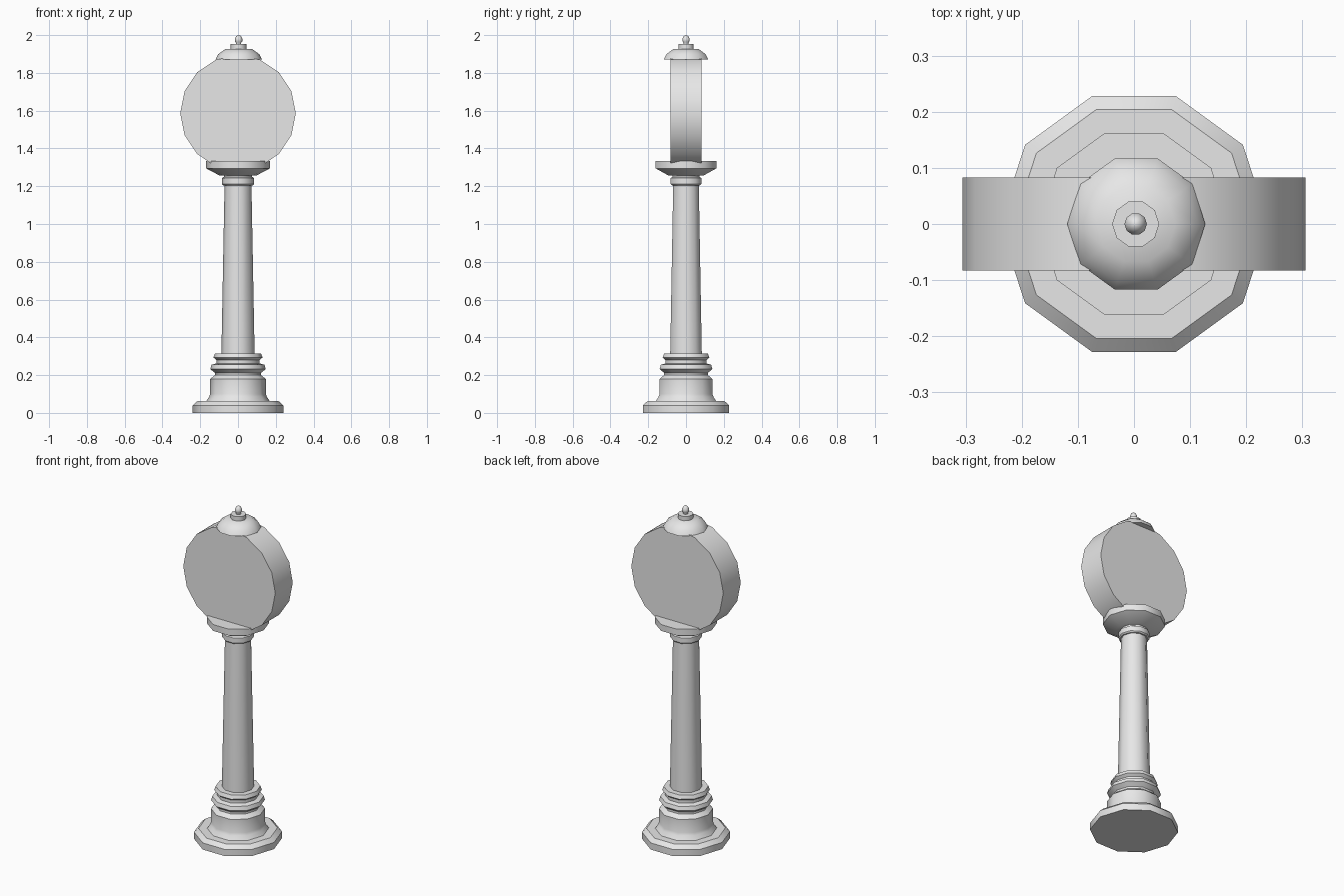
import bpy
import bmesh
from math import cos, sin, pi, radians

cube = bpy.data.objects.get("Cube")
if cube:
    bpy.data.objects.remove(cube, do_unlink=True)

GREY = (0.8, 0.8, 0.8, 1.0)
metal = bpy.data.materials.new("light grey")
metal.use_nodes = True
metal.diffuse_color = GREY
metal.node_tree.nodes["Principled BSDF"].inputs["Base Color"].default_value = GREY


def finish(name, bm):
    bmesh.ops.recalc_face_normals(bm, faces=bm.faces[:])
    mesh = bpy.data.meshes.new(name)
    bm.to_mesh(mesh)
    bm.free()
    mesh.materials.append(metal)
    obj = bpy.data.objects.new(name, mesh)
    bpy.context.collection.objects.link(obj)
    bpy.ops.object.select_all(action='DESELECT')
    obj.select_set(True)
    bpy.context.view_layer.objects.active = obj
    bpy.ops.object.shade_smooth_by_angle(angle=radians(40))
    return obj


def turned(name, profile, sides=10, x=0.0):
    """Closed solid turned around z from (radius, height) pairs."""
    bm = bmesh.new()
    rings = [[bm.verts.new((x + r * cos(2 * pi * i / sides), r * sin(2 * pi * i / sides), z))
              for i in range(sides)] for r, z in profile]
    for low, high in zip(rings, rings[1:]):
        for i in range(sides):
            j = (i + 1) % sides
            bm.faces.new((low[i], low[j], high[j], high[i]))
    bm.faces.new(rings[0])
    bm.faces.new(rings[-1])
    return finish(name, bm)


# Stepped foot and moulded pedestal
turned("base", [(0.24, 0), (0.24, 0.04), (0.215, 0.062), (0.168, 0.062),
                (0.153, 0.085), (0.147, 0.1), (0.147, 0.18), (0.122, 0.2)])
turned("lower_moulding", [(0.122, 0.2), (0.122, 0.212), (0.147, 0.232), (0.14, 0.255),
                          (0.114, 0.262), (0.114, 0.28), (0.13, 0.293),
                          (0.122, 0.315)])

# Tapered column with its collar
turned("column", [(0.088, 0.31), (0.071, 1.215)])
turned("collar", [(0.079, 1.205), (0.086, 1.212), (0.086, 1.243), (0.075, 1.25), (0.075, 1.265)])

# Flared dish that carries the drum
turned("capital", [(0.1, 1.258), (0.17, 1.295), (0.17, 1.333)])

# Round drum lying on its side
bm = bmesh.new()
bmesh.ops.create_cone(bm, cap_ends=True, segments=16, radius1=0.306, radius2=0.306, depth=0.166)
drum = finish("drum", bm)
drum.rotation_euler.x = pi / 2
drum.location.z = 1.587

# Domed cap and finial
turned("cap", [(0.123, 1.872), (0.11, 1.898), (0.07, 1.927)], x=0.004)
turned("cap_step", [(0.042, 1.92), (0.042, 1.953)], x=0.003)
turned("finial", [(0.014, 1.945), (0.014, 1.96), (0.02, 1.968), (0.02, 1.98),
                  (0.013, 1.994), (0.005, 2.0)], x=0.003)
